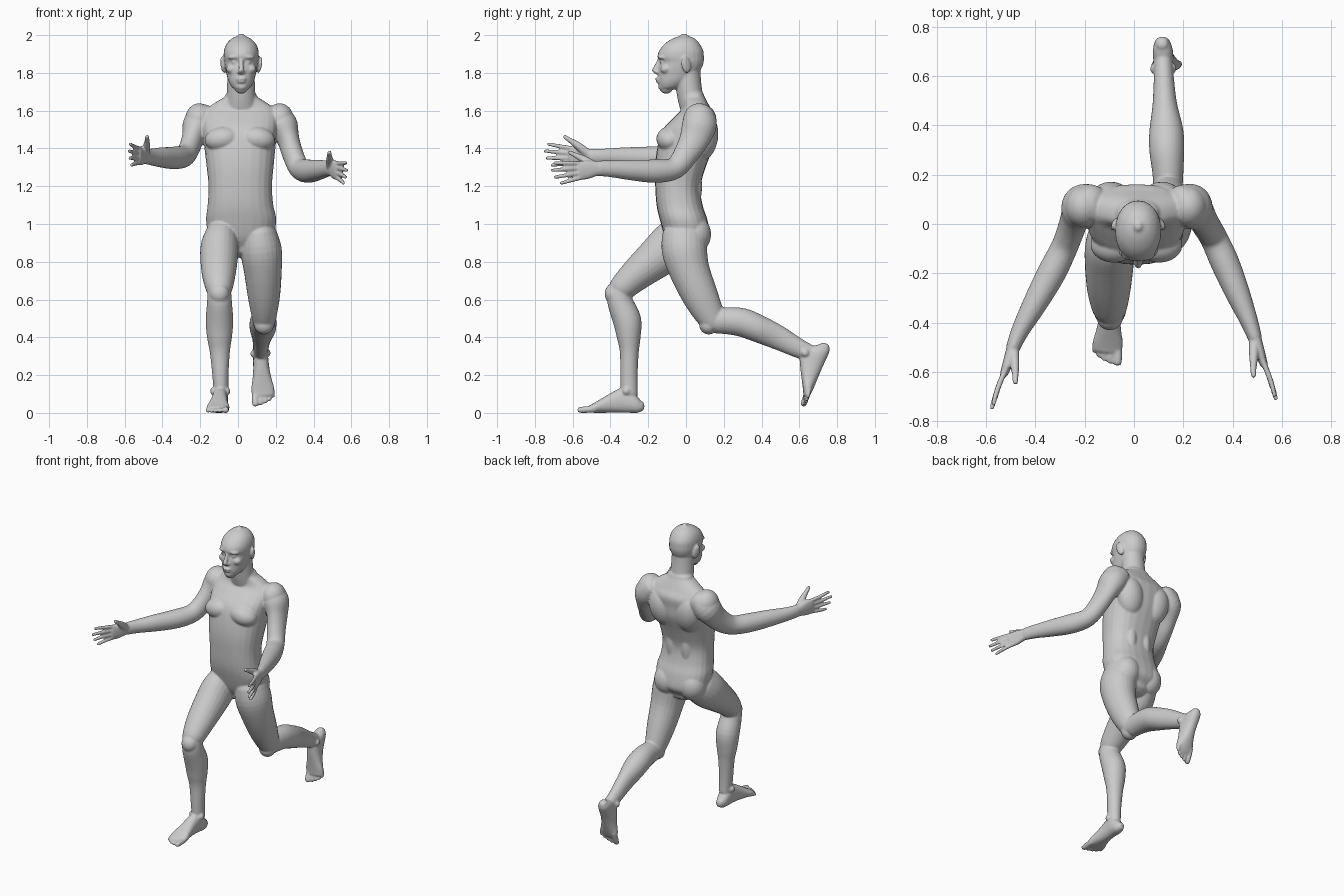
import bpy, bmesh, math
from mathutils import Vector, Matrix

bm = bmesh.new()
X, Y, Z = Vector((1, 0, 0)), Vector((0, 1, 0)), Vector((0, 0, 1))


def catmull(rows, sub=4):
    out = []
    for i in range(len(rows) - 1):
        q = [rows[max(i - 1, 0)], rows[i], rows[i + 1], rows[min(i + 2, len(rows) - 1)]]
        for k in range(sub):
            t = k / sub
            out.append([0.5 * (2 * b + (c - a) * t + (2 * a - 5 * b + 4 * c - d) * t * t
                               + (3 * b - a - 3 * c + d) * t ** 3) for a, b, c, d in zip(*q)])
    return out + [list(rows[-1])]


def loft(rows, m=Matrix(), axis=None, p=2.0, n=24):
    """Skin of (x, y, z, half width, half depth) rings with rounded ends."""
    rows = catmull(rows)
    cen = [Vector(r[:3]) for r in rows]
    rings = []
    for i, r in enumerate(rows):
        t = axis or (cen[min(i + 1, len(cen) - 1)] - cen[max(i - 1, 0)]).normalized()
        rings.append((cen[i], t, r[3], r[4]))

    def cap(ring, sign):
        c, t, a, b = ring
        travel = (cen[-1] - cen[0]).dot(t)
        s = sign * (1 if travel > 0 else -1)
        return [(c + t * s * min(a, b) * 0.7 * math.sin(k), t, a * math.cos(k), b * math.cos(k))
                for k in (0.5, 0.95, 1.35)]
    rings = cap(rings[0], -1)[::-1] + rings + cap(rings[-1], 1)
    loops = []
    for c, t, a, b in rings:
        s = (X - t * X.dot(t)).normalized()
        d = t.cross(s)
        loop = []
        for k in range(n):
            w = 2 * math.pi * k / n
            u, v = math.cos(w), math.sin(w)
            u = math.copysign(abs(u) ** (2 / p), u)
            v = math.copysign(abs(v) ** (2 / p), v)
            loop.append(bm.verts.new(m @ (c + s * a * u + d * b * v)))
        loops.append(loop)
    for l0, l1 in zip(loops, loops[1:]):
        for k in range(n):
            j = (k + 1) % n
            bm.faces.new((l0[k], l0[j], l1[j], l1[k]))
    bm.faces.new(loops[0][::-1])
    bm.faces.new(loops[-1])


def ball(loc, size, rot=(0, 0, 0)):
    m = Matrix.Translation(loc)
    for ang, ax in zip(rot, 'XYZ'):
        m = m @ Matrix.Rotation(ang, 4, ax)
    bmesh.ops.create_uvsphere(bm, u_segments=24, v_segments=16, radius=1,
                              matrix=m @ Matrix.Diagonal((*size, 1)))


def frame(origin, forward, up, medial):
    """Local axes: x to the body's middle, y along the part, z up."""
    f = Vector(forward).normalized()
    u = Vector(up)
    u = (u - f * u.dot(f)).normalized()
    s = f.cross(u)
    if s.x * medial < 0:
        s = -s
    m = Matrix((s, f, u)).transposed().to_4x4()
    m.translation = Vector(origin)
    return m


# torso
loft([(.015, .005, .88, .1, .085), (.015, .008, .93, .165, .118), (.017, -.012, 1.02, .186, .126),
      (.013, -.034, 1.1, .174, .122), (.012, -.043, 1.2, .168, .12), (.011, -.028, 1.31, .178, .136),
      (.01, 0, 1.42, .19, .149), (.01, .017, 1.5, .198, .14), (.012, .045, 1.56, .2, .115),
      (.014, .055, 1.605, .185, .08), (.015, .05, 1.64, .14, .066), (.016, .04, 1.67, .09, .06)],
     axis=Z, p=2.4)
for s in (-1, 1):
    ball((.01 + s * .092, -.085, 1.45), (.095, .072, .066), (0, s * .15, 0))     # chest muscle
    ball((.01 + s * .1, .09, 1.46), (.09, .08, .13), (-.15, s * .2, 0))          # shoulder blade
    ball((.013 + s * .055, .02, 1.2), (.05, .065, .16))                           # lower back
    ball((.013 + s * .09, .04 + s * .005, .945), (.088, .088, .1))                # buttock
    ball((.008 + s * .213, .07, 1.553), (.075, .085, .086))                       # shoulder cap

# neck
loft([(.016, .06, 1.57, .1, .08), (.016, .028, 1.65, .079, .07), (.016, .014, 1.73, .074, .069),
      (.016, .005, 1.82, .072, .07)], axis=Z)

# head
H = .017
loft([(H, -.105, 1.712, .032, .032), (H, -.085, 1.725, .05, .057), (H, -.065, 1.755, .067, .083),
      (H, -.044, 1.79, .077, .104), (H, -.032, 1.825, .085, .115), (H, -.022, 1.857, .09, .116),
      (H, -.028, 1.885, .093, .123), (H, -.025, 1.92, .091, .116), (H, -.02, 1.955, .077, .092),
      (H, -.012, 1.982, .05, .058), (H, -.01, 1.996, .018, .02)], axis=Z, p=2.15)
loft([(H, -.14, 1.868, .01, .012), (H, -.153, 1.837, .012, .014), (H, -.168, 1.811, .015, .014)])
ball((H, -.154, 1.804), (.022, .016, .011))
ball((H, -.146, 1.768), (.028, .018, .009))
ball((H, -.143, 1.753), (.025, .017, .009))
ball((H, -.125, 1.728), (.032, .023, .022))
for s in (-1, 1):
    ball((H + s * .035, -.122, 1.856), (.017, .016, .013))                        # eye
    ball((H + s * .036, -.127, 1.884), (.036, .022, .011), (0, s * .1, -s * -.25))  # brow
    ball((H + s * .05, -.108, 1.82), (.03, .028, .024))                           # cheek
    ball((H + s * .096, .0, 1.843), (.011, .026, .046), (.2, s * .15, s * .35))   # ear

# arms
loft([(.19, .08, 1.57, .075, .08), (.235, .07, 1.52, .083, .092), (.265, .045, 1.45, .06, .08),
      (.29, 0, 1.37, .056, .066), (.325, -.06, 1.295, .056, .058), (.37, -.16, 1.28, .058, .062),
      (.42, -.28, 1.285, .05, .055), (.465, -.39, 1.292, .037, .045), (.49, -.46, 1.295, .029, .041)])
loft([(-.165, .08, 1.57, .075, .08), (-.212, .07, 1.52, .083, .09), (-.237, .03, 1.46, .06, .078),
      (-.258, -.03, 1.4, .055, .068), (-.285, -.1, 1.36, .055, .06), (-.335, -.2, 1.35, .058, .06),
      (-.4, -.32, 1.352, .05, .054), (-.46, -.43, 1.355, .037, .044), (-.49, -.5, 1.358, .029, .041)])


def hand(m):
    loft([(0, -.03, 0, .028, .038), (0, .02, 0, .024, .04), (.002, .07, 0, .021, .05),
          (.002, .115, 0, .016, .05)], m, axis=Y, p=2.3)
    for u0, u1, tip in ((.037, .056, .252), (.0125, .019, .27), (-.0125, -.019, .258), (-.037, -.055, .228)):
        loft([(.002, .09, u0, .012, .012), (-.001, (.1 + tip) / 2, (u0 + u1) / 2, .0115, .0115),
              (.004, tip - .007, u1, .0095, .0095)], m, n=12)
    loft([(.008, .015, .012, .022, .024), (.03, .065, .052, .019, .021), (.047, .105, .08, .0135, .0145),
          (.058, .135, .1, .011, .011)], m, n=16)


hand(frame((.49, -.46, 1.295), (.09, -.25, -.03), Z, -1))
hand(frame((-.49, -.5, 1.358), (-.095, -.258, .01), Z, 1))

# left leg, trailing
loft([(.11, -.01, .95, .095, .115), (.122, -.008, .86, .11, .12), (.132, .02, .75, .1, .107),
      (.137, .075, .62, .086, .095), (.138, .125, .52, .068, .078), (.138, .15, .475, .058, .06)])
loft([(.138, .16, .488, .06, .068), (.137, .22, .488, .064, .072), (.133, .3, .478, .071, .076),
      (.131, .38, .447, .069, .073), (.125, .485, .4, .05, .065), (.121, .59, .345, .041, .052),
      (.118, .665, .312, .038, .044)])
ball((.138, .12, .465), (.052, .05, .05))

# right leg, leading
loft([(-.085, -.03, .93, .09, .12), (-.097, -.085, .88, .1, .122), (-.1, -.15, .825, .1, .11),
      (-.102, -.256, .738, .09, .089), (-.1, -.335, .665, .073, .072), (-.099, -.36, .64, .06, .06)])
loft([(-.099, -.352, .64, .063, .062), (-.098, -.348, .585, .066, .068), (-.098, -.312, .49, .073, .075),
      (-.098, -.303, .4, .066, .063), (-.096, -.3, .32, .053, .05), (-.093, -.302, .2, .043, .046),
      (-.09, -.3, .1, .039, .045)])
ball((-.098, -.383, .63), (.052, .048, .055))


def foot(m):
    loft([(0, .01, .035, .026, .028), (0, .03, .044, .036, .044), (0, .065, .06, .041, .06),
          (0, .11, .067, .041, .066), (0, .16, .056, .044, .055), (0, .21, .041, .052, .041),
          (0, .25, .029, .061, .029), (0, .285, .02, .058, .018)], m, axis=Y, p=2.3)
    for x, r, tip in ((.044, .018, .347), (.014, .0125, .34), (-.01, .012, .331), (-.032, .0115, .318),
                      (-.052, .011, .3)):
        loft([(x * .9, .25, .02, r, r), (x, tip - .04, .017, r, r), (x, tip - r * .7, r * .85, r, r * .85)],
             m, n=14)
    for s in (-1, 1):
        ball(m @ Vector((s * .034, .085, .115)), (.02, .022, .022))               # ankle bone


foot(frame((-.088, -.228, 0), (-.07, -1, 0), Z, 1))
foot(frame((.113, .77, .347), (.07, -.4, -.917), (0, -.917, .4), -1))

# fuse all parts into one smooth skin
bmesh.ops.recalc_face_normals(bm, faces=bm.faces)
mesh = bpy.data.meshes.new("human_body")
bm.to_mesh(mesh)
bm.free()
body = bpy.data.objects.new("human_body", mesh)
bpy.context.collection.objects.link(body)
skin = body.modifiers.new("skin", 'REMESH')
skin.mode = 'VOXEL'
skin.voxel_size = .006
skin.use_smooth_shade = True
soft = body.modifiers.new("soften", 'SMOOTH')
soft.factor = .5
soft.iterations = 5
